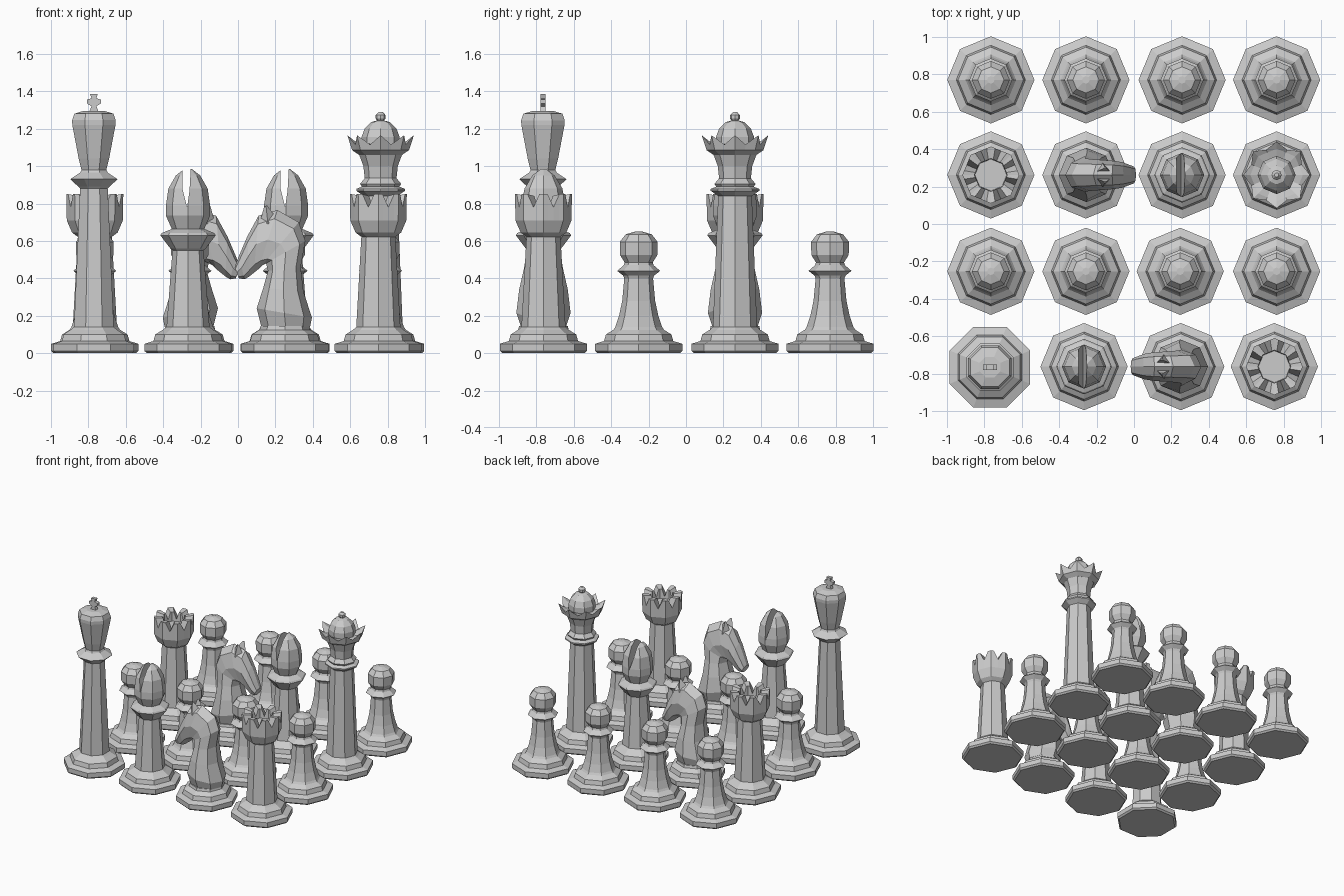
import bpy, bmesh, math
from mathutils import Vector

if "Cube" in bpy.data.objects:
    bpy.data.objects.remove(bpy.data.objects["Cube"])

BASE = [(.22, 0), (.233, .012), (.233, .05), (.185, .065), (.175, .1), (.135, .125)]


def finish(name, bm, loc, turn=0):
    bmesh.ops.recalc_face_normals(bm, faces=bm.faces)
    me = bpy.data.meshes.new(name)
    bm.to_mesh(me)
    bm.free()
    ob = bpy.data.objects.new(name, me)
    ob.location = (loc[0], loc[1], 0)
    ob.rotation_euler.z = turn
    bpy.context.collection.objects.link(ob)
    return ob


def loft(name, rings, loc, turn=0):
    """Skin a stack of equal point rings and cap both ends."""
    bm = bmesh.new()
    vs = [[bm.verts.new(p) for p in ring] for ring in rings]
    n = len(vs[0])
    for a, b in zip(vs, vs[1:]):
        for i in range(n):
            j = (i + 1) % n
            bm.faces.new((a[i], a[j], b[j], b[i]))
    bm.faces.new(vs[0])
    bm.faces.new(vs[-1])
    return finish(name, bm, loc, turn)


def lathe(name, profile, loc, turn=0, n=8):
    rings = [[(r * math.cos(2 * math.pi * i / n), r * math.sin(2 * math.pi * i / n), z)
              for i in range(n)] for r, z in profile]
    return loft(name, rings, loc, turn)


def plate(name, outline, depth, loc):
    """Front-view outline extruded along y."""
    return loft(name, [[(x, y, z) for x, z in outline] for y in (-depth, depth)], loc)


def pawn(loc):
    lathe("pawn", BASE + [(.125, .14), (.105, .2), (.088, .28), (.077, .4), (.083, .415),
          (.115, .44), (.08, .47), (.075, .485), (.1, .525), (.101, .595), (.07, .635), (.02, .65)], loc)


def rook(loc):
    lathe("rook_body", BASE + [(.118, .14), (.09, .64)], loc)

    # battlement: octagonal wall with V notches between the corners
    def wall(r, high, low):
        ring = []
        for k in range(8):
            for off, z in ((-9, high), (0, high), (9, high), (22.5, low)):
                t = math.radians(45 * k + off)
                q = t % (math.pi / 4) - math.pi / 8
                rr = r * math.cos(math.pi / 8) / math.cos(q)
                ring.append((rr * math.cos(t), rr * math.sin(t), z))
        return ring
    loft("rook_battlement", [wall(.088, .62, .62), wall(.122, .645, .645), wall(.15, .71, .71),
         wall(.152, .85, .78), wall(.088, .84, .78), wall(.085, .765, .765)], loc)


def bishop(loc):
    lathe("bishop_body", BASE + [(.115, .14), (.083, .55), (.095, .56), (.148, .63), (.14, .642),
          (.085, .665)], loc)
    head = lathe("bishop_head", [(.085, .66), (.118, .735), (.118, .79), (.105, .88),
                 (.065, .95), (.02, .985)], loc)
    # slit through the mitre
    cut = plate("slit_cutter", [(-.03, 1.05), (.018, 1.05), (.008, .87), (-.005, .78),
                (-.03, .88)], .3, loc)
    cut.hide_render = True
    mod = head.modifiers.new("slit", 'BOOLEAN')
    mod.operation, mod.object, mod.solver = 'DIFFERENCE', cut, 'EXACT'
    bpy.context.view_layer.update()
    dg = bpy.context.evaluated_depsgraph_get()
    me = bpy.data.meshes.new_from_object(head.evaluated_get(dg))
    head.modifiers.clear()
    head.data = me
    bpy.data.objects.remove(cut)


def queen(loc):
    lathe("queen_body", BASE + [(.118, .14), (.09, .84), (.13, .868), (.13, .878), (.1, .89), (.11, .905),
          (.085, .935), (.092, 1.0), (.12, 1.075)], loc)

    # pointed coronet
    def ring(rp, zp, rv, zv):
        return [((rv if i % 2 else rp) * math.cos(i * math.pi / 8),
                 (rv if i % 2 else rp) * math.sin(i * math.pi / 8),
                 zv if i % 2 else zp) for i in range(16)]
    loft("queen_coronet", [ring(.115, 1.06, .106, 1.06), ring(.152, 1.085, .14, 1.085),
         ring(.178, 1.165, .146, 1.115), ring(.14, 1.135, .13, 1.11), ring(.1, 1.11, .095, 1.11)], loc)
    lathe("queen_dome", [(.1, 1.09), (.102, 1.155), (.085, 1.2), (.05, 1.235), (.015, 1.245)], loc)
    lathe("queen_finial", [(.012, 1.235), (.027, 1.255), (.027, 1.272), (.012, 1.288)], loc)


def king(loc):
    lathe("king", BASE + [(.115, .14), (.08, .88), (.09, .89), (.137, .93), (.08, .965), (.072, .98),
          (.088, 1.04), (.125, 1.22), (.126, 1.245), (.113, 1.28), (.06, 1.295)], loc, math.pi / 8)
    # flared cross
    right = [(.025, 1.29), (.013, 1.32), (.038, 1.335), (.038, 1.355), (.013, 1.362), (.02, 1.385)]
    plate("king_cross", right + [(-x, z) for x, z in reversed(right)], .014, loc)


def knight(loc, turn):
    lathe("knight_base", BASE + [(.13, .145)], loc)
    # back point (x, z), front point (x, z), half width; from chest to muzzle
    sections = [(-.135, .14, .125, .14, .12), (-.145, .19, .15, .24, .145),
                (-.1, .33, .115, .35, .13), (-.085, .46, .09, .44, .105),
                (-.11, .6, .1, .48, .09), (-.075, .7, .12, .47, .085),
                (.04, .765, .14, .45, .08), (.14, .735, .165, .43, .075),
                (.2, .625, .19, .41, .068), (.245, .52, .215, .395, .055),
                (.268, .46, .245, .4, .045)]
    rings = []
    for bx, bz, fx, fz, w in sections:
        mid = Vector(((bx + fx) / 2, 0, (bz + fz) / 2))
        half = Vector(((fx - bx) / 2, 0, (fz - bz) / 2))
        rings.append([mid + half * math.cos(k * math.pi / 4)
                      + Vector((0, w * math.sin(k * math.pi / 4), 0)) for k in range(8)])
    loft("knight_horse", rings, loc, turn)
    # ears
    for s in (-1, 1):
        ear = [[(.05, s * .015, .73), (.13, s * .02, .71), (.09, s * .065, .69)],
               [(.095, s * .035, .79), (.11, s * .035, .785), (.1, s * .045, .785)]]
        loft("knight_ear", ear, loc, turn)


# two rows of pawns and two rows of larger pieces
for x in (-.765, -.257, .257, .762):
    pawn((x, .77))
for x in (-.765, -.257, .247, .762):
    pawn((x, -.253))
rook((-.765, .262))
knight((-.257, .262), 0)
bishop((.257, .262))
queen((.762, .262))
king((-.77, -.765))
bishop((-.267, -.762))
knight((.25, -.762), math.pi)
rook((.75, -.762))
